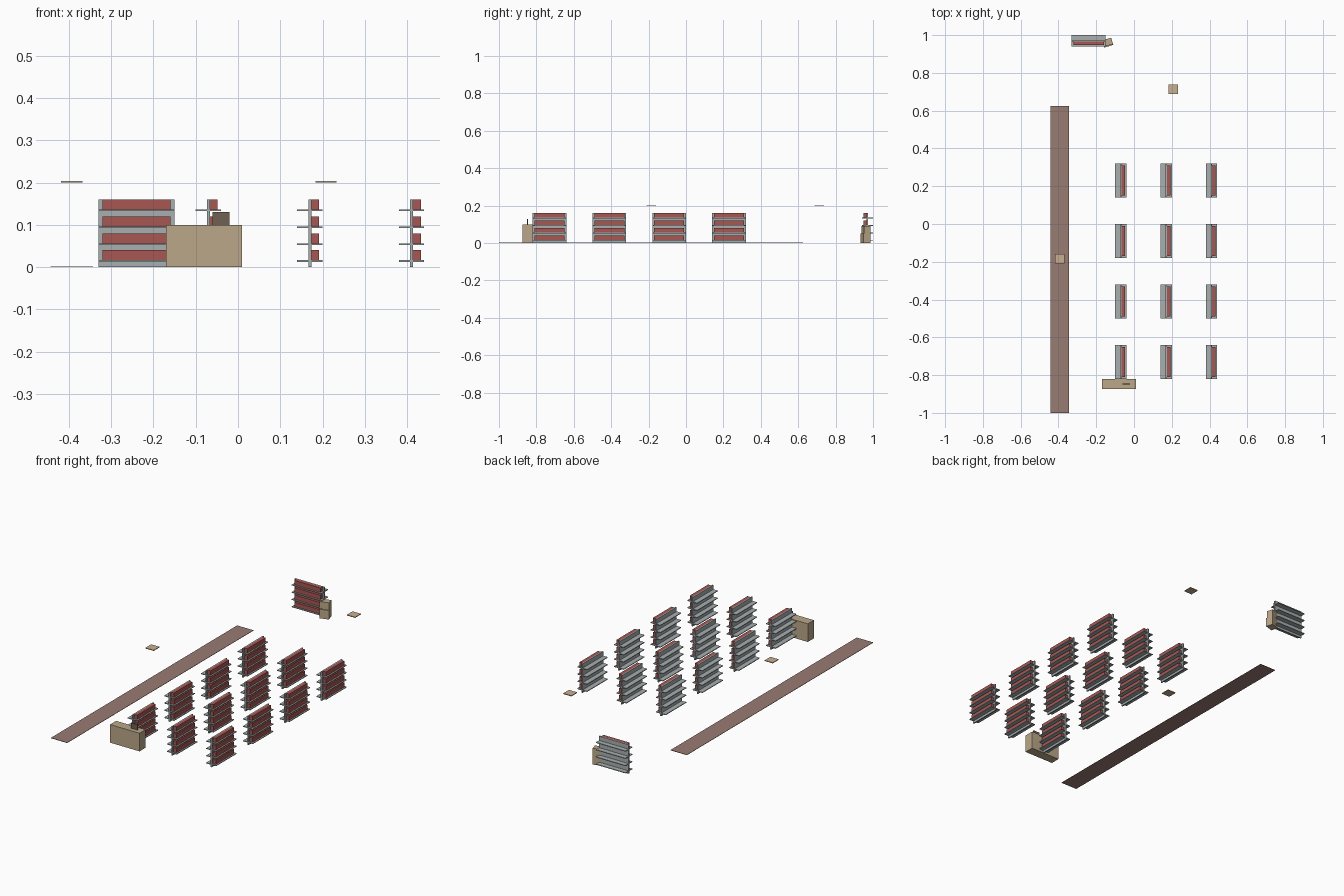
import bpy
from math import radians
from mathutils import Matrix, Vector

old = bpy.data.objects.get("Cube")
if old:
    bpy.data.objects.remove(old, do_unlink=True)


def material(name, rgb):
    """Flat material from display-space 0-255 values."""
    lin = [((c / 255 + 0.055) / 1.055) ** 2.4 for c in rgb] + [1.0]
    m = bpy.data.materials.new(name)
    m.use_nodes = True
    m.diffuse_color = lin
    node = next(n for n in m.node_tree.nodes if n.type == 'BSDF_PRINCIPLED')
    node.inputs["Base Color"].default_value = lin
    return m


GREY = material("shelf grey", (168, 175, 176))
RED = material("goods red", (168, 87, 82))
TAN = material("counter tan", (187, 167, 136))
BROWN = material("walkway brown", (152, 124, 114))
DARK = material("screen brown", (112, 96, 82))
PALE = material("panel beige", (200, 176, 146))

FACES = [(0, 2, 3, 1), (4, 5, 7, 6), (0, 1, 5, 4),
         (2, 6, 7, 3), (0, 4, 6, 2), (1, 3, 7, 5)]


def box(name, xs, ys, zs, mat, place=Matrix()):
    """Box between the given ranges, moved by a placement matrix."""
    corners = [place @ Vector((x, y, z)) for z in zs for y in ys for x in xs]
    mesh = bpy.data.meshes.new(name)
    mesh.from_pydata(corners, [], FACES)
    mesh.materials.append(mat)
    ob = bpy.data.objects.new(name, mesh)
    bpy.context.collection.objects.link(ob)
    return ob


def shelf_unit(name, x, y, angle=0):
    """Upright panel with four boards and a row of goods on each."""
    place = Matrix.Translation((x, y, 0)) @ Matrix.Rotation(radians(angle), 4, 'Z')
    box(name + "_panel", (-0.003, 0.004), (-0.09, 0.09), (0, 0.16), GREY, place)
    for i in range(4):
        z = 0.0165 + 0.04 * i
        box(name + "_board", (-0.03, 0.03), (-0.09, 0.09), (z - 0.004, z), GREY, place)
        box(name + "_goods", (0.004, 0.022), (-0.08, 0.08), (z, z + 0.0235), RED, place)


# Shelf aisles
for col in range(3):
    for row in range(4):
        shelf_unit("aisle_shelf", -0.07 + 0.24 * col, -0.73 + 0.32 * row)

# Wall shelf at the back, goods facing the front
shelf_unit("back_shelf", -0.24, 0.97, -90)

# Long walkway strip
box("walkway", (-0.443, -0.343), (-1, 0.625), (0, 0.002), BROWN)

# Counter with a thin screen
box("counter", (-0.17, 0.01), (-0.873, -0.82), (0, 0.1), TAN)
box("counter_screen", (-0.06, -0.02), (-0.849, -0.844), (0.1, 0.13), DARK)

# Turned kiosk beside the back shelf
kiosk = Matrix.Translation((-0.139, 0.96, 0)) @ Matrix.Rotation(radians(17), 4, 'Z')
box("kiosk_base", (-0.025, 0.025), (-0.02, 0.02), (0, 0.05), TAN, kiosk)
box("kiosk_top", (-0.025, 0.025), (-0.015, 0.02), (0.05, 0.09), TAN, kiosk)

# Ceiling panels
for x, y in ((-0.393, -0.185), (0.208, 0.713)):
    box("ceiling_panel", (x - 0.025, x + 0.025), (y - 0.025, y + 0.025), (0.2, 0.204), PALE)
